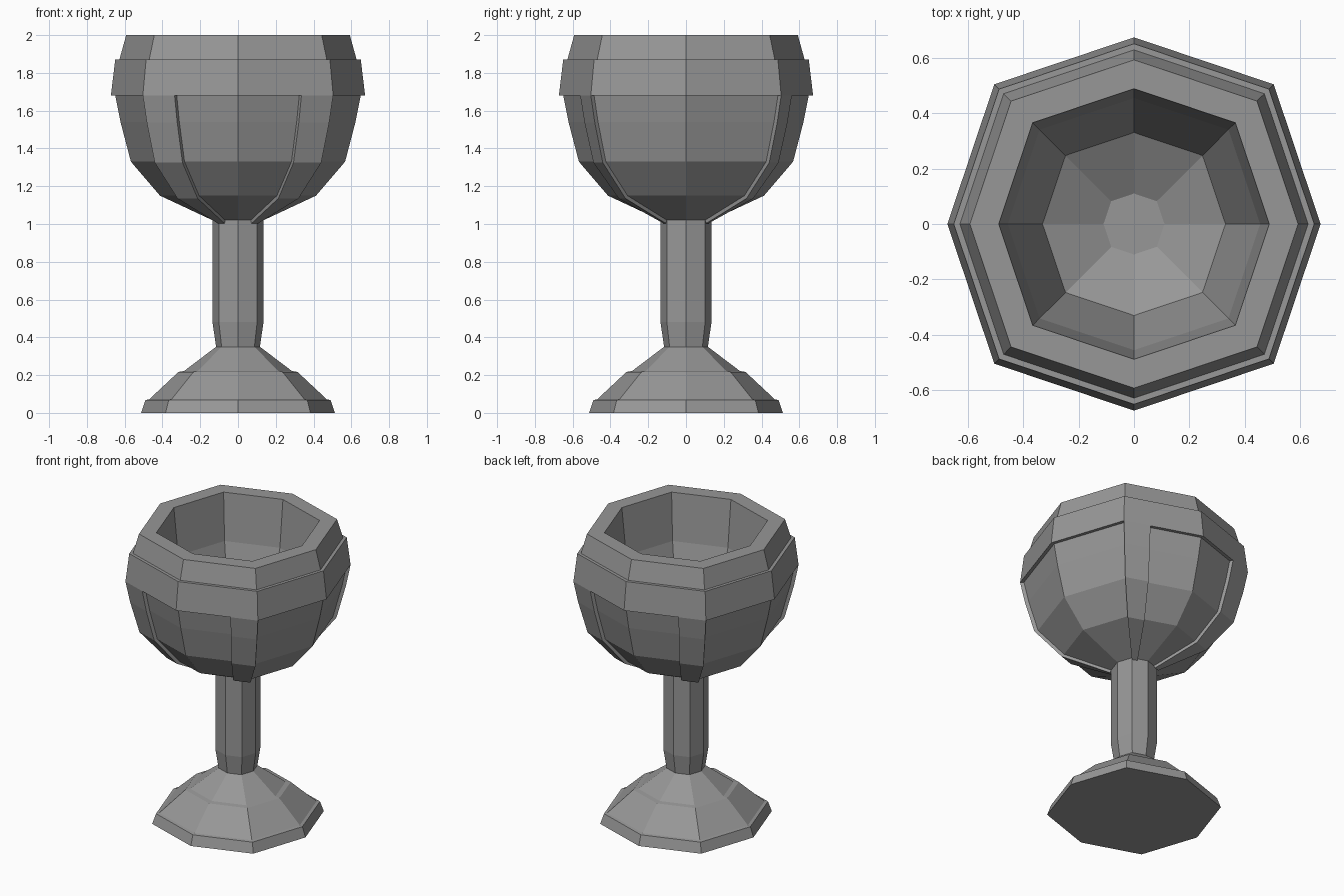
import bpy, bmesh
from mathutils import Vector

if "Cube" in bpy.data.objects:
    bpy.data.objects.remove(bpy.data.objects["Cube"])

K = 0.7485  # diagonal corners sit slightly outside a regular octagon
RING = [(1, 0), (K, K), (0, 1), (-K, K), (-1, 0), (-K, -K), (0, -1), (K, -K)]

metal = bpy.data.materials.new("dark_grey")
metal.diffuse_color = (0.31, 0.31, 0.31, 1)
metal.use_nodes = True
metal.node_tree.nodes["Principled BSDF"].inputs["Base Color"].default_value = metal.diffuse_color


def finish(name, bm):
    me = bpy.data.meshes.new(name)
    bm.to_mesh(me)
    bm.free()
    me.materials.append(metal)
    ob = bpy.data.objects.new(name, me)
    bpy.context.collection.objects.link(ob)
    return ob


def lathe(name, profile, cap_start=False, cap_end=False):
    """Eight-sided loft through (radius, height) pairs."""
    bm = bmesh.new()
    rings = [[bm.verts.new((r * x, r * y, z)) for x, y in RING] for r, z in profile]
    for a, b in zip(rings, rings[1:]):
        for j in range(8):
            k = (j + 1) % 8
            bm.faces.new((a[j], a[k], b[k], b[j]))
    if cap_start:
        bm.faces.new(rings[0][::-1])
    if cap_end:
        bm.faces.new(rings[-1])
    return finish(name, bm)


# Foot with two small ledges, and stem
lathe("foot_and_stem", [(0.513, 0), (0.49, 0.068), (0.47, 0.072), (0.315, 0.217),
                        (0.285, 0.222), (0.116, 0.35), (0.135, 0.48), (0.135, 1.02)],
      cap_start=True)

# Cup: outer bowl, raised band, rim, then the hollow inside
bowl = [(0.135, 1.02), (0.413, 1.15), (0.567, 1.33), (0.622, 1.54), (0.65, 1.68)]
lathe("cup", bowl + [(0.673, 1.68), (0.65, 1.87), (0.628, 1.87), (0.592, 2.0),
                     (0.488, 2.0), (0.455, 1.68), (0.33, 1.26), (0.11, 1.14)],
      cap_end=True)

# Straps hanging from the band beside each diagonal corner
outer = [(0.143, 1.003), (0.428, 1.135), (0.589, 1.325), (0.645, 1.537), (0.673, 1.68)]
bm = bmesh.new()
rows = []
for (ri, zi), (ro, zo) in zip(bowl, outer):
    row = []
    for r, z, t in ((ri, zi, 0), (ro, zo, 0), (ro, zo, 1 / 3), (ri, zi, 1 / 3)):
        p = Vector((K * r, -K * r, z)).lerp(Vector((0, -r, z)), t)
        row.append(bm.verts.new(p))
    rows.append(row)
for a, b in zip(rows, rows[1:]):
    for j in range(4):
        k = (j + 1) % 4
        bm.faces.new((a[j], a[k], b[k], b[j]))
bm.faces.new(rows[0])
bm.faces.new(rows[-1])
bmesh.ops.recalc_face_normals(bm, faces=bm.faces[:])
straps = finish("bowl_straps", bm)
mirror = straps.modifiers.new("mirror", "MIRROR")
mirror.use_axis = (True, True, False)
mirror.use_mirror_merge = False
